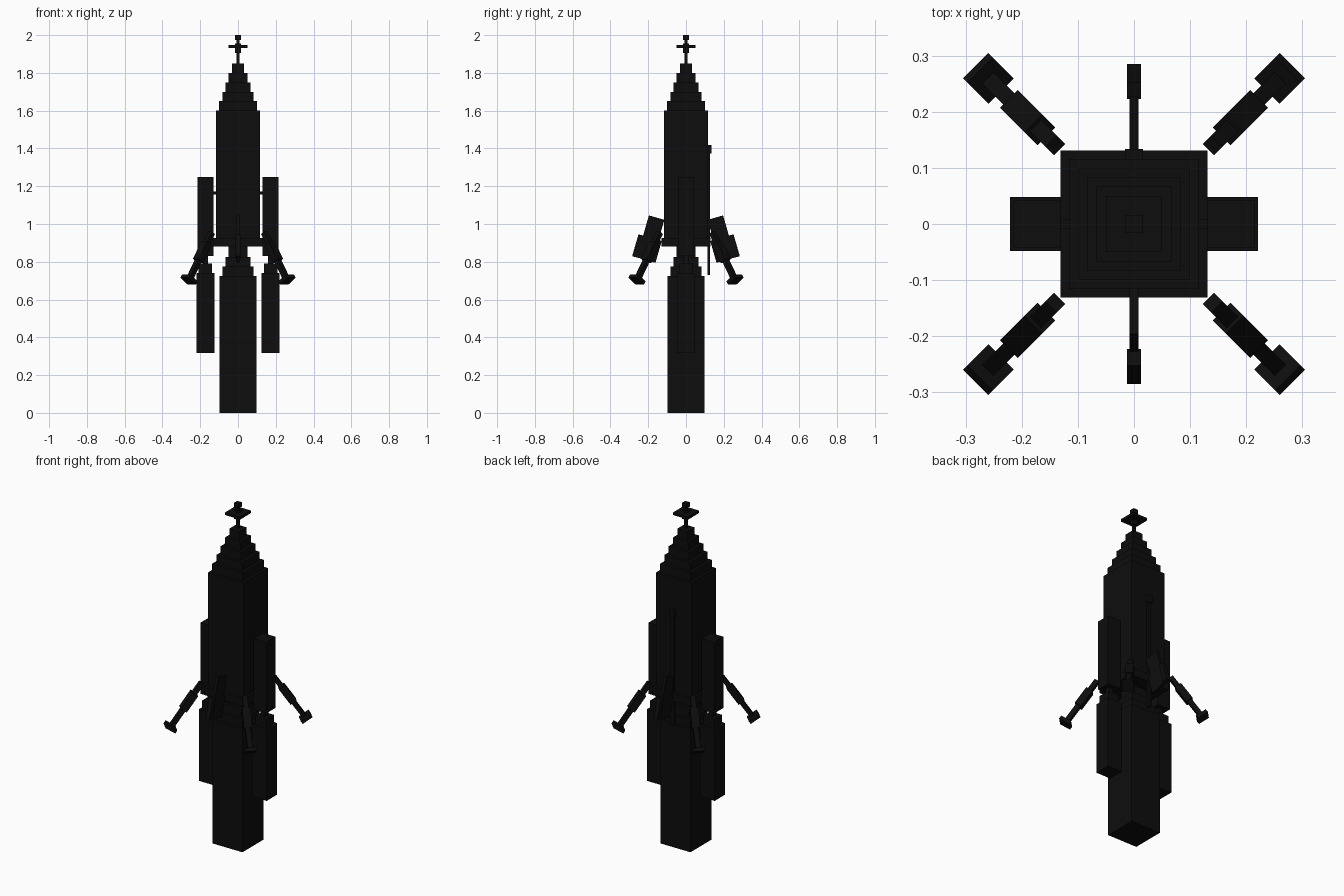
import bpy
import math
from mathutils import Matrix, Vector

cube = bpy.data.objects.get("Cube")
if cube:
    bpy.data.objects.remove(cube, do_unlink=True)

black = bpy.data.materials.new("near_black")
black.use_nodes = True
COLOR = (0.004, 0.004, 0.004, 1)
black.diffuse_color = COLOR
black.node_tree.nodes["Principled BSDF"].inputs["Base Color"].default_value = COLOR


def box(name, center, size, spin=0.0, tilt=0.0):
    """Box tilted about its own y axis, then spun with its center about z."""
    bpy.ops.mesh.primitive_cube_add(size=1)
    ob = bpy.context.object
    ob.name = name
    ob.matrix_world = (Matrix.Rotation(spin, 4, "Z") @ Matrix.Translation(Vector(center))
                       @ Matrix.Rotation(tilt, 4, "Y") @ Matrix.Diagonal((*size, 1)))
    ob.data.materials.append(black)
    return ob


def stack(name, x, layers):
    """Square layers given as (half width, bottom, top)."""
    for i, (half, low, high) in enumerate(layers):
        box(f"{name}_{i + 1}", (x, 0, (low + high) / 2), (2 * half, 2 * half, high - low))


# Upper hull, skirt and stepped nose
stack("hull", 0, [(0.131, 0.88, 0.925), (0.116, 0.925, 1.6)])
stack("nose_step", 0, [(0.1 - 0.0168 * i, 1.6 + 0.05 * i, 1.65 + 0.05 * i) for i in range(5)])

# Antenna with a flat dish
stack("antenna", 0, [(0.007, 1.85, 1.98), (0.015, 1.905, 1.955), (0.05, 1.932, 1.947),
                     (0.015, 1.975, 2.0)])

# Lower core with stepped top
stack("core", 0, [(0.098, 0, 0.725), (0.083, 0.725, 0.775), (0.067, 0.775, 0.825),
                  (0.05, 0.825, 0.88)])

# Side tanks, lower boosters and struts
for side, sx in (("left", 1), ("right", -1)):
    box(side + "_tank", (sx * 0.173, 0, 1.04), (0.084, 0.084, 0.42))
    stack(side + "_booster", sx * 0.173, [(0.048, 0.317, 0.74), (0.036, 0.74, 0.79),
                                          (0.015, 0.79, 0.83)])
    box(side + "_strut", (sx * 0.125, 0, 1.165), (0.03, 0.016, 0.016))

# Pipe running down the back
box("back_pipe", (0, 0.121, 1.065), (0.02, 0.014, 0.67))
box("back_pipe_cap", (0, 0.124, 1.395), (0.032, 0.02, 0.045))

# Thin tilted fins with a wider outer edge, front and back
for side, spin in (("front", -math.pi / 2), ("back", math.pi / 2)):
    tilt = math.radians(-16)
    box(side + "_fin_upper", (0.172, 0, 0.976), (0.085, 0.016, 0.12), spin, tilt)
    box(side + "_fin_lower", (0.206, 0, 0.87), (0.127, 0.016, 0.12), spin, tilt)
    box(side + "_fin_edge", (0.254, 0, 0.883), (0.03, 0.025, 0.12), spin, tilt)

# Four diagonal landing legs
for i in range(4):
    spin = math.radians(45 + 90 * i)
    tilt = math.radians(-34)
    box(f"leg_shaft_{i + 1}", (0.278, 0, 0.835), (0.026, 0.028, 0.285), spin, tilt)
    box(f"leg_sleeve_{i + 1}", (0.268, 0, 0.85), (0.04, 0.045, 0.11), spin, tilt)
    box(f"leg_foot_{i + 1}", (0.367, 0, 0.706), (0.064, 0.064, 0.02), spin, tilt)
